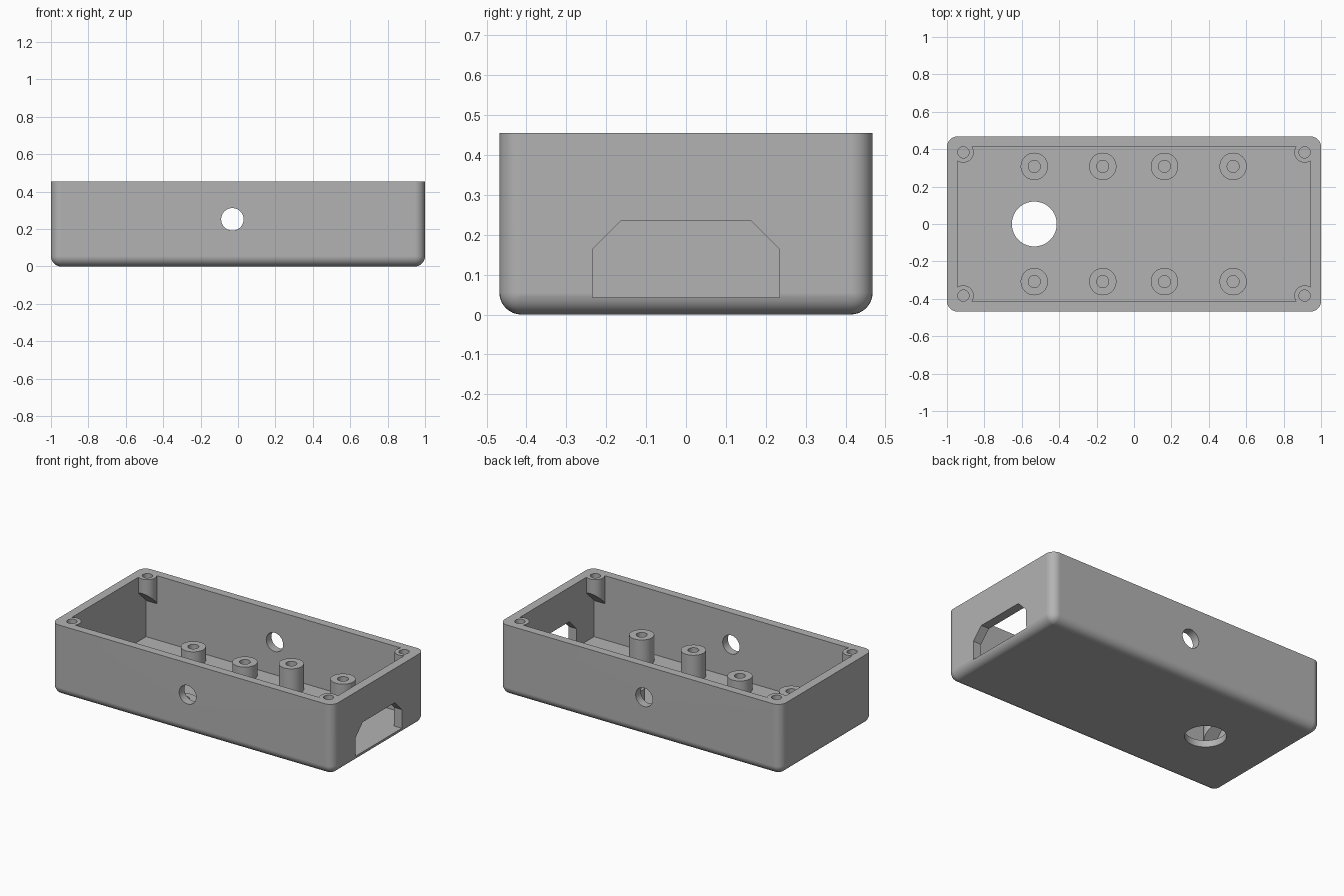
import bpy, bmesh, math
from mathutils import Matrix, Vector

if "Cube" in bpy.data.objects:
    bpy.data.objects.remove(bpy.data.objects["Cube"])

HX, HY, H = 1.0, 0.468, 0.455         # outer half sizes and height
WALL, FLOOR, ROUND = 0.057, 0.043, 0.055

grey = bpy.data.materials.new("light_grey_plastic")
grey.use_nodes = True
colour = (0.45, 0.45, 0.45, 1)
grey.diffuse_color = colour
grey.node_tree.nodes["Principled BSDF"].inputs["Base Color"].default_value = colour


def make(name, bm):
    bmesh.ops.recalc_face_normals(bm, faces=bm.faces[:])
    mesh = bpy.data.meshes.new(name)
    bm.to_mesh(mesh)
    bm.free()
    mesh.materials.append(grey)
    ob = bpy.data.objects.new(name, mesh)
    bpy.context.collection.objects.link(ob)
    return ob


def select(ob):
    bpy.ops.object.select_all(action="DESELECT")
    ob.select_set(True)
    bpy.context.view_layer.objects.active = ob


def box(lo, hi):
    lo, hi = Vector(lo), Vector(hi)
    bm = bmesh.new()
    place = Matrix.Translation((lo + hi) / 2) @ Matrix.Diagonal((*(hi - lo), 1))
    bmesh.ops.create_cube(bm, size=1, matrix=place)
    return bm


def rod(name, centre, radius, depth, axis="Z", segments=48):
    bm = bmesh.new()
    turn = Matrix.Rotation(math.pi / 2, 4, "X") if axis == "Y" else Matrix()
    bmesh.ops.create_cone(bm, cap_ends=True, segments=segments, radius1=radius,
                          radius2=radius, depth=depth,
                          matrix=Matrix.Translation(centre) @ turn)
    return make(name, bm)


def cut(target, cutter):
    mod = target.modifiers.new("cut", "BOOLEAN")
    mod.operation, mod.solver, mod.object = "DIFFERENCE", "EXACT", cutter
    select(target)
    bpy.ops.object.modifier_apply(modifier=mod.name)
    bpy.data.objects.remove(cutter)


def smooth(ob):
    select(ob)
    bpy.ops.object.shade_smooth_by_angle(angle=math.radians(30))
    mod = ob.modifiers.new("even_shading", "WEIGHTED_NORMAL")
    mod.keep_sharp = True


# Outer shell, rounded everywhere except around the open rim
bm = box((-HX, -HY, 0), (HX, HY, H))
edges = [e for e in bm.edges if min(v.co.z for v in e.verts) < H / 2]
bmesh.ops.bevel(bm, geom=edges, offset=ROUND, segments=8, profile=0.5,
                affect="EDGES", clamp_overlap=True)
body = make("enclosure_body", bm)

# Cavity, leaving a screw boss with a sloped underside in each corner
corners = [(sx, sy) for sx in (-1, 1) for sy in (-1, 1)]
inner_y = HY - WALL + 0.004
cavity = make("cavity", box((WALL - HX, -inner_y, FLOOR), (HX - WALL, inner_y, H + 0.1)))
for sx, sy in corners:
    boss = rod("corner_boss", (sx * 0.912, sy * 0.383, H), 0.055, 0.4)
    for v in boss.data.vertices:
        if v.co.z < H:
            v.co.z = 0.275 + inner_y - abs(v.co.y)
    cut(cavity, boss)
cut(body, cavity)

# Screw holes in the rim
for sx, sy in corners:
    cut(body, rod("screw_hole", (sx * 0.912, sy * 0.383, H), 0.03, 0.18, segments=32))

# Cable holes through front and back walls, and the round opening in the floor
cut(body, rod("cable_hole", (-0.03, 0, 0.252), 0.06, 2, axis="Y"))
cut(body, rod("floor_hole", (-0.533, 0, 0), 0.12, 0.2, segments=64))

# Connector opening with clipped upper corners in the left end wall
half = [(0.235, FLOOR), (0.235, 0.163), (0.163, 0.235)]
outline = half + [(-y, z) for y, z in reversed(half)]
bm = bmesh.new()
face = bm.faces.new([bm.verts.new((0.9, y, z)) for y, z in outline])
side = bmesh.ops.extrude_face_region(bm, geom=[face])["geom"]
bmesh.ops.translate(bm, vec=(0.2, 0, 0),
                    verts=[g for g in side if isinstance(g, bmesh.types.BMVert)])
cut(body, make("connector_opening", bm))
smooth(body)

# Hollow standoffs, short on one half and tall on the other
for x, top in ((-0.533, 0.13), (-0.167, 0.13), (0.163, 0.207), (0.53, 0.207)):
    for sy in (-1, 1):
        base = FLOOR + 0.002
        profile = [(0.073, FLOOR - 0.02), (0.073, top), (0.032, top), (0.032, base), (0, base)]
        bm = bmesh.new()
        verts = [bm.verts.new((r, 0, z)) for r, z in profile]
        line = [bm.edges.new(pair) for pair in zip(verts, verts[1:])]
        bmesh.ops.spin(bm, geom=verts + line, cent=(0, 0, 0), axis=(0, 0, 1),
                       angle=math.tau, steps=48)
        bmesh.ops.remove_doubles(bm, verts=bm.verts[:], dist=0.0005)
        bmesh.ops.holes_fill(bm, edges=[e for e in bm.edges if e.is_boundary])
        post = make("standoff", bm)
        post.location = (x, sy * 0.308, 0)
        smooth(post)
